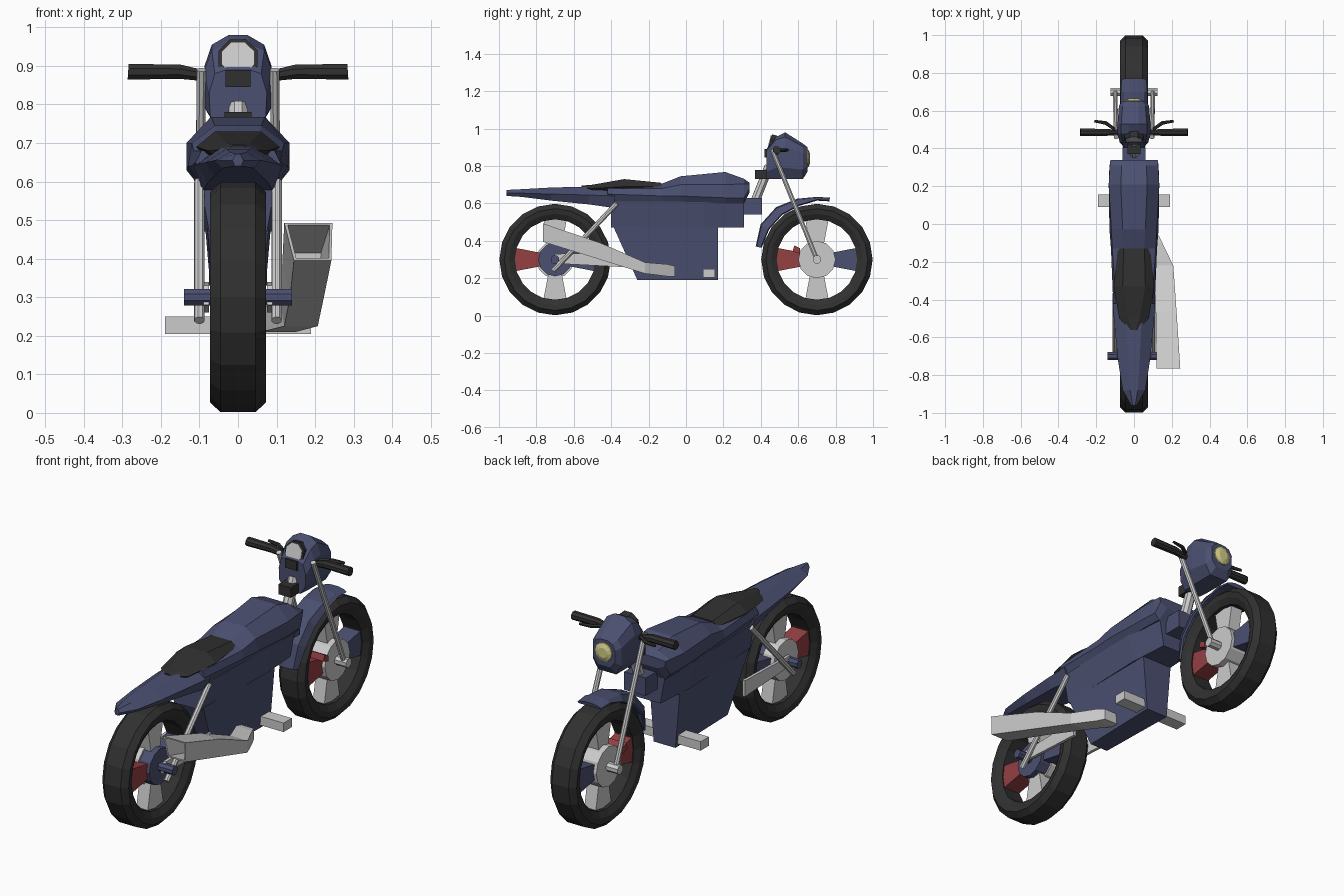
import bpy, bmesh, math
from mathutils import Vector


def material(name, rgb):
    m = bpy.data.materials.new(name)
    m.diffuse_color = (*rgb, 1)
    return m


BLUE = material("blue_paint", (0.07, 0.08, 0.165))
BLACK = material("black_rubber", (0.03, 0.03, 0.03))
RED = material("red_paint", (0.30, 0.05, 0.055))
YELLOW = material("lamp_yellow", (0.65, 0.62, 0.25))
GREY = None


def skin(name, rings, mat, caps=True, wrap=False):
    """Join equal-length point rings into a skin."""
    bm = bmesh.new()
    vs = [[bm.verts.new(p) for p in r] for r in rings]
    n = len(vs[0])
    for k in range(len(vs) if wrap else len(vs) - 1):
        a, b = vs[k], vs[(k + 1) % len(vs)]
        for i in range(n):
            j = (i + 1) % n
            bm.faces.new((a[i], a[j], b[j], b[i]))
    if caps and not wrap:
        bm.faces.new(vs[0])
        bm.faces.new(vs[-1])
    bmesh.ops.recalc_face_normals(bm, faces=bm.faces)
    me = bpy.data.meshes.new(name)
    bm.to_mesh(me)
    bm.free()
    ob = bpy.data.objects.new(name, me)
    bpy.context.collection.objects.link(ob)
    if mat:
        me.materials.append(mat)
    return ob


def loft(name, sections, mat):
    """Sections are (y, half profile of (x, z) from bottom to top), mirrored in x."""
    return skin(name, [[(x, y, z) for x, z in h] + [(-x, y, z) for x, z in reversed(h)]
                       for y, h in sections], mat)


def prism(name, yz, x0, x1, mat):
    return skin(name, [[(x, y, z) for y, z in yz] for x in (x0, x1)], mat)


def box(name, x0, x1, y0, y1, z0, z1, mat):
    return prism(name, [(y0, z0), (y1, z0), (y1, z1), (y0, z1)], x0, x1, mat)


def tube(name, stops, mat, n=8):
    """Stops are (point, radius); the rings face along the whole run."""
    d = (Vector(stops[-1][0]) - Vector(stops[0][0])).normalized()
    u = d.orthogonal().normalized()
    v = d.cross(u)
    angles = [2 * math.pi * (i + 0.5) / n for i in range(n)]
    return skin(name, [[Vector(p) + r * (math.cos(a) * u + math.sin(a) * v) for a in angles]
                       for p, r in stops], mat)


def wheel(prefix, cy, cz=0.3, n=20):
    # tyre, turned around the axle
    prof = [(0.215, -0.05), (0.245, -0.068), (0.272, -0.073), (0.298, -0.046),
            (0.298, 0.046), (0.272, 0.073), (0.245, 0.068), (0.215, 0.05)]
    skin(prefix + "_tyre", [[(x, cy + r * math.cos(2 * math.pi * i / n),
                              cz + r * math.sin(2 * math.pi * i / n)) for r, x in prof]
                            for i in range(n)], BLACK, wrap=True)
    # four wedge spokes
    spokes = [(BLUE, 0.045), (GREY, 0.032), (RED, 0.045), (GREY, 0.032)]
    for k, (mat, hw) in enumerate(spokes):
        c, s = math.cos(k * math.pi / 2), math.sin(k * math.pi / 2)
        wedge = [(0.02, -0.025), (0.222, -0.064), (0.222, 0.064), (0.02, 0.025)]
        prism(f"{prefix}_spoke_{k}", [(cy + r * c - t * s, cz + r * s + t * c) for r, t in wedge],
              -hw, hw, mat)


wheel("front_wheel", 0.7)
wheel("rear_wheel", -0.7)

# hubs, brake discs and axles
tube("front_axle", [((-0.125, 0.7, 0.3), 0.023), ((0.125, 0.7, 0.3), 0.023)], GREY)
tube("rear_axle", [((-0.14, -0.7, 0.3), 0.023), ((0.14, -0.7, 0.3), 0.023)], BLUE)
tube("front_brake_disc", [((-0.062, 0.7, 0.3), 0.1), ((0.062, 0.7, 0.3), 0.1)], GREY, 12)
tube("rear_brake_disc", [((-0.065, -0.7, 0.3), 0.1), ((0.0, -0.7, 0.3), 0.1)], GREY, 12)
tube("rear_sprocket", [((0.0, -0.7, 0.3), 0.09), ((0.06, -0.7, 0.3), 0.09)], BLUE, 12)
prism("brake_caliper", [(0.57, 0.345), (0.61, 0.33), (0.61, 0.36), (0.58, 0.375)], -0.075, 0.075, RED)

# paired struts, swingarm, handlebar grips, levers and foot pegs
for s, side in ((-1, "left"), (1, "right")):
    tube(side + "_fork", [((s * 0.1, 0.7, 0.3), 0.013), ((s * 0.095, 0.46, 0.89), 0.013)], GREY)
    tube(side + "_shock", [((s * 0.1, -0.71, 0.24), 0.014), ((s * 0.1, -0.37, 0.6), 0.014)], GREY)
    prism(side + "_swingarm", [(-0.34, 0.26), (-0.34, 0.34), (-0.70, 0.33), (-0.72, 0.28)],
          s * 0.075, s * 0.09, GREY)
    tube(side + "_grip", [((s * 0.06, 0.485, 0.87), 0.013), ((s * 0.15, 0.485, 0.885), 0.02),
                          ((s * 0.285, 0.485, 0.885), 0.022)], BLACK)
    tube(side + "_lever", [((s * 0.1, 0.50, 0.885), 0.009), ((s * 0.15, 0.535, 0.885), 0.010),
                           ((s * 0.21, 0.545, 0.885), 0.007)], BLACK, 6)
    box(side + "_foot_peg", s * 0.06, s * 0.19, 0.09, 0.155, 0.205, 0.25, GREY)

# engine housing, tapering down
skin("engine_housing", [
    [(-w, yb, z), (w, yb, z), (w2, yf, z), (-w2, yf, z)]
    for z, yb, yf, w, w2 in ((0.19, -0.26, 0.17, 0.05, 0.06), (0.48, -0.39, 0.17, 0.08, 0.085))],
    BLUE)

# side panels above the engine
skin("side_panels", [
    [(-w, yb, z), (w, yb, z), (w2, 0.1, z), (w, yf, z), (-w, yf, z), (-w2, 0.1, z)]
    for z, yb, yf, w, w2 in ((0.47, -0.40, 0.31, 0.075, 0.09), (0.61, -0.40, 0.31, 0.1, 0.115))],
    BLUE)

# tank cover
loft("tank", [
    (-0.42, [(0.09, 0.61), (0.11, 0.65), (0.095, 0.68), (0.03, 0.69)]),
    (-0.13, [(0.1, 0.60), (0.122, 0.64), (0.115, 0.68), (0.055, 0.705)]),
    (-0.03, [(0.105, 0.60), (0.13, 0.64), (0.12, 0.70), (0.06, 0.745)]),
    (0.21, [(0.11, 0.60), (0.134, 0.63), (0.134, 0.70), (0.07, 0.768)]),
    (0.31, [(0.105, 0.60), (0.13, 0.63), (0.128, 0.705), (0.065, 0.732)]),
    (0.34, [(0.08, 0.66), (0.12, 0.68), (0.125, 0.705), (0.06, 0.71)])], BLUE)

# seat
loft("seat", [
    (-0.56, [(0.02, 0.675), (0.025, 0.685), (0.01, 0.695)]),
    (-0.50, [(0.06, 0.665), (0.078, 0.68), (0.03, 0.70)]),
    (-0.33, [(0.09, 0.67), (0.108, 0.69), (0.06, 0.73)]),
    (-0.13, [(0.07, 0.67), (0.085, 0.69), (0.055, 0.71)])], BLACK)

# tail
loft("tail", [
    (-0.96, [(0.008, 0.64), (0.014, 0.655), (0.006, 0.672)]),
    (-0.88, [(0.04, 0.635), (0.06, 0.655), (0.02, 0.676)]),
    (-0.72, [(0.06, 0.615), (0.085, 0.65), (0.03, 0.685)]),
    (-0.52, [(0.08, 0.595), (0.105, 0.645), (0.04, 0.69)]),
    (-0.38, [(0.09, 0.575), (0.115, 0.64), (0.05, 0.69)])], BLUE)

# front fender wrapped around the tyre
fender = []
for deg, r, w in ((168, 0.335, 0.055), (148, 0.355, 0.07), (128, 0.355, 0.072),
                  (108, 0.342, 0.072), (90, 0.335, 0.07), (78, 0.338, 0.066)):
    a = math.radians(deg)
    half = [(w * 0.9, 0.302), (w, 0.308), (w * 0.75, r - 0.006), (w * 0.3, r)]
    if deg < 100:
        half = [(w * 0.9, r - 0.02), (w, r - 0.014)] + half[2:]
    ring = half + [(-x, q) for x, q in reversed(half)]
    fender.append([(x, 0.7 + q * math.cos(a), 0.3 + q * math.sin(a)) for x, q in ring])
skin("front_fender", fender, BLUE)

# steering neck
box("neck_block", -0.06, 0.06, 0.30, 0.405, 0.54, 0.63, BLUE)
tube("steering_stem", [((0, 0.365, 0.6), 0.026), ((0, 0.445, 0.80), 0.026)], GREY)
box("stem_clamp", -0.035, 0.035, 0.37, 0.44, 0.73, 0.78, BLACK)

# headlamp cowl
loft("headlamp_cowl", [
    (0.43, [(0.045, 0.73), (0.072, 0.77), (0.075, 0.83), (0.06, 0.88), (0.03, 0.89)]),
    (0.48, [(0.05, 0.73), (0.085, 0.79), (0.087, 0.89), (0.068, 0.94), (0.03, 0.955)]),
    (0.53, [(0.05, 0.73), (0.085, 0.79), (0.087, 0.90), (0.068, 0.955), (0.025, 0.98)]),
    (0.625, [(0.05, 0.73), (0.08, 0.78), (0.08, 0.87), (0.06, 0.905), (0.025, 0.92)]),
    (0.65, [(0.035, 0.77), (0.06, 0.80), (0.062, 0.86), (0.045, 0.89), (0.02, 0.90)])], BLUE)
tube("gauge_rim", [((0, 0.49, 0.908), 0.055), ((0, 0.446, 0.92), 0.055)], BLACK)
tube("gauge", [((0, 0.49, 0.908), 0.046), ((0, 0.442, 0.921), 0.046)], GREY)
box("gauge_bracket", -0.032, 0.032, 0.42, 0.45, 0.845, 0.89, BLACK)
tube("headlight", [((0, 0.64, 0.84), 0.05), ((0, 0.655, 0.84), 0.046),
                   ((0, 0.664, 0.84), 0.025)], YELLOW, 12)

# exhaust, open at the rear; rings are (y, x0, x1, z0, z1, bottom inset)
skin("exhaust", [[(x0 + t, y, z0), (x1 - t / 9, y, z0), (x1, y, z1), (x0, y, z1)]
                 for y, x0, x1, z0, z1, t in (
    (-0.06, 0.04, 0.13, 0.21, 0.265, 0), (-0.10, 0.06, 0.15, 0.21, 0.275, 0),
    (-0.22, 0.11, 0.208, 0.225, 0.285, 0.01), (-0.46, 0.115, 0.225, 0.30, 0.39, 0.02),
    (-0.765, 0.12, 0.245, 0.395, 0.493, 0.025), (-0.765, 0.129, 0.238, 0.402, 0.487, 0.022),
    (-0.60, 0.14, 0.215, 0.36, 0.415, 0.015))], GREY)
